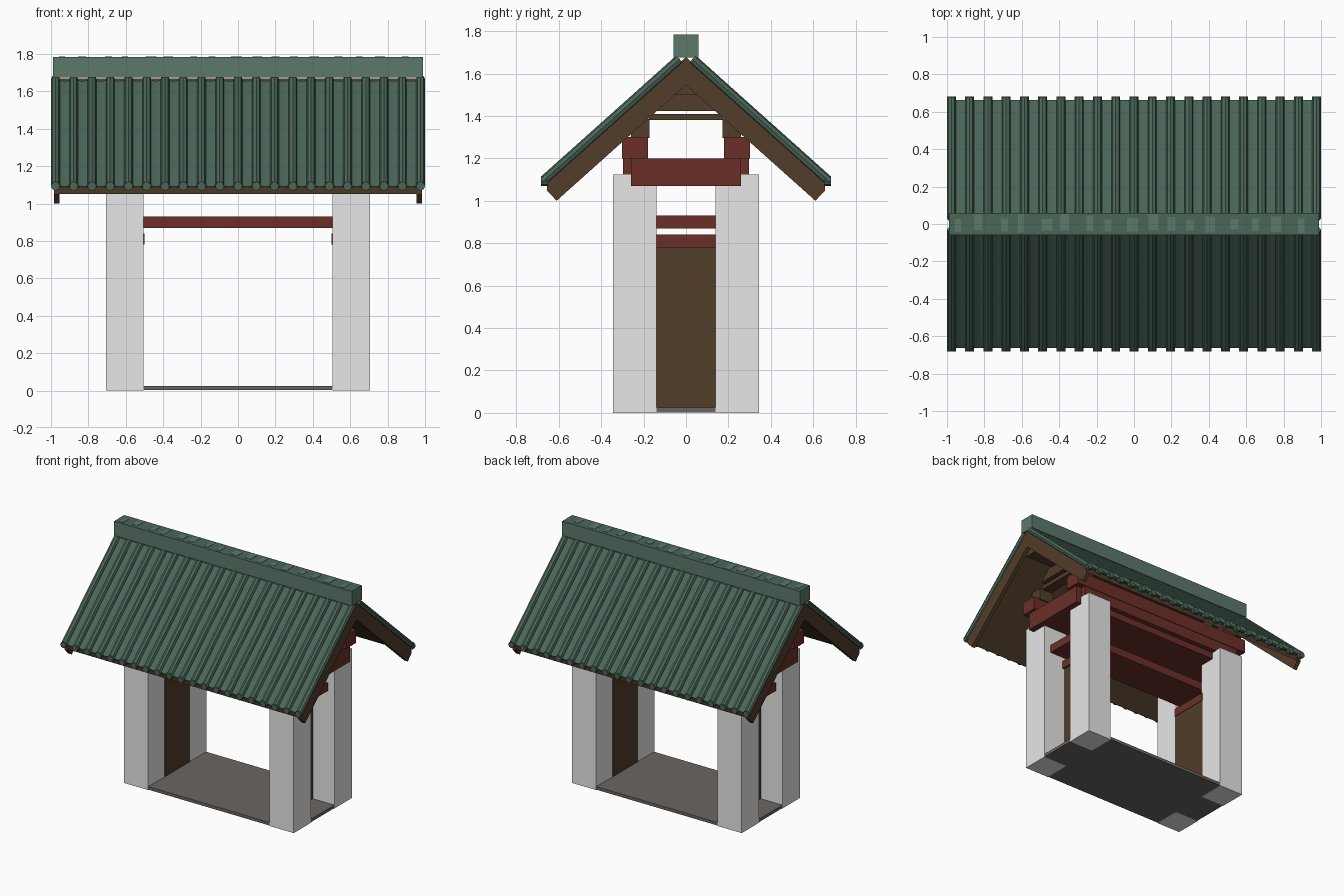
import bpy, bmesh, math, random
from mathutils import Vector, Matrix

if "Cube" in bpy.data.objects:
    bpy.data.objects.remove(bpy.data.objects["Cube"])

random.seed(4)


def mat(name, r, g, b):
    lin = [((c / 255 + 0.055) / 1.055) ** 2.4 for c in (r, g, b)]
    m = bpy.data.materials.new(name)
    m.diffuse_color = (*lin, 1)
    m.use_nodes = True
    m.node_tree.nodes["Principled BSDF"].inputs["Base Color"].default_value = m.diffuse_color
    return m


WHITE = mat("white_plaster", 231, 231, 231)
RED = mat("red_paint", 107, 47, 39)
BROWN = mat("brown_wood", 82, 61, 41)
GREEN = mat("tile_green", 74, 102, 88)
LIGHT = mat("light_green", 92, 121, 107)
STONE = mat("grey_stone", 106, 101, 97)


def finish(name, bm, m):
    bmesh.ops.recalc_face_normals(bm, faces=bm.faces[:])
    me = bpy.data.meshes.new(name)
    bm.to_mesh(me)
    bm.free()
    me.materials.append(m)
    ob = bpy.data.objects.new(name, me)
    bpy.context.collection.objects.link(ob)
    return ob


def box(name, x0, x1, y0, y1, z0, z1, m):
    bm = bmesh.new()
    bmesh.ops.create_cube(bm, size=1)
    for v in bm.verts:
        v.co = Vector(((x0 + x1) / 2 + v.co.x * (x1 - x0),
                       (y0 + y1) / 2 + v.co.y * (y1 - y0),
                       (z0 + z1) / 2 + v.co.z * (z1 - z0)))
    return finish(name, bm, m)


def prism(name, profile, x0, x1, m):
    """Extrude a (y, z) outline along x."""
    bm = bmesh.new()
    f = bm.faces.new([bm.verts.new((x0, y, z)) for y, z in profile])
    ext = bmesh.ops.extrude_face_region(bm, geom=[f])
    for v in ext["geom"]:
        if isinstance(v, bmesh.types.BMVert):
            v.co.x = x1
    return finish(name, bm, m)


def rod(bm, a, b, r, sides=8):
    a, b = Vector(a), Vector(b)
    d = b - a
    rot = d.to_track_quat('Z', 'X').to_matrix().to_4x4()
    bmesh.ops.create_cone(bm, cap_ends=True, segments=sides, radius1=r, radius2=r,
                          depth=d.length, matrix=Matrix.Translation((a + b) / 2) @ rot)


def sym(name, x0, x1, y0, y1, z0, z1, m):
    """A box on both ends (x mirrored)."""
    box(name + "_right", x0, x1, y0, y1, z0, z1, m)
    box(name + "_left", -x1, -x0, y0, y1, z0, z1, m)


# floor slab, pillars and side panels
box("floor_slab", -0.703, 0.703, -0.343, 0.343, 0.002, 0.025, STONE)
sym("front_pillar", 0.505, 0.705, -0.345, -0.14, 0, 1.125, WHITE)
sym("back_pillar", 0.505, 0.705, 0.14, 0.345, 0, 1.125, WHITE)
sym("side_panel", 0.504, 0.525, -0.15, 0.15, 0.02, 0.78, BROWN)
sym("panel_lintel", 0.5, 0.54, -0.15, 0.15, 0.78, 0.84, RED)

# red beams
box("lower_beam", -0.65, 0.65, -0.141, 0.141, 0.87, 0.93, RED)
box("upper_beam", -0.75, 0.75, -0.26, 0.26, 1.07, 1.2, RED)
for s, side in ((-1, "front"), (1, "back")):
    ya, yb = sorted((s * 0.2, s * 0.298))
    box(side + "_plate", -0.7, 0.7, ya, yb, 1.12, 1.2, RED)
    ya, yb = sorted((s * 0.18, s * 0.302))
    box(side + "_wall_beam", -0.77, 0.77, ya, yb, 1.2, 1.3, RED)
    # brown blocks carrying the tie
    ya, yb = sorted((s * 0.172, s * 0.26))
    sym(side + "_block", 0.6, 0.72, ya, yb, 1.295, 1.385, BROWN)

# brown roof truss
sym("truss_tie", 0.62, 0.7, -0.175, 0.175, 1.38, 1.41, BROWN)
for s, side in ((-1, "left"), (1, "right")):
    prism(side + "_gable_piece", [(-0.16, 1.423), (0.16, 1.423), (0, 1.58)],
          s * 0.6, s * 0.72, BROWN)
box("ridge_beam", -0.95, 0.95, -0.05, 0.05, 1.5, 1.6, BROWN)

# roof deck and barge boards
prism("roof_deck", [(0, 1.668), (0.655, 1.085), (0.65, 1.052), (0, 1.628),
                    (-0.65, 1.052), (-0.655, 1.085)], -0.956, 0.956, BROWN)
for s, side in ((-1, "left"), (1, "right")):
    prism(side + "_barge_board",
          [(0, 1.678), (0.655, 1.092), (0.655, 1.048), (0.61, 1.0), (0, 1.546),
           (-0.61, 1.0), (-0.655, 1.048), (-0.655, 1.092)], s * 0.955, s * 0.985, BROWN)

# tiles: concave pans, round rolls, round end caps
N, W = 20, 0.976
for s, side in ((-1, "front"), (1, "back")):
    bm = bmesh.new()
    rows = []
    for i in range(N * 4 + 1):
        x = -W + 2 * W * i / (N * 4)
        dip = 0.012 * math.sin(math.pi * (i % 4) / 4)
        rows.append([bm.verts.new((x, s * y, 1.69 - 0.895 * y - dip)) for y in (0.03, 0.66)])
    for a, b in zip(rows, rows[1:]):
        bm.faces.new((a[0], a[1], b[1], b[0]))
    pans = finish(side + "_pan_tiles", bm, GREEN)
    sol = pans.modifiers.new("thickness", 'SOLIDIFY')
    sol.thickness, sol.offset = 0.008, 0

    rolls, caps = bmesh.new(), bmesh.new()
    for i in range(N + 1):
        x = -W + 2 * W * i / N
        rod(rolls, (x, s * 0.03, 1.668), (x, s * 0.665, 1.1), 0.023)
        rod(caps, (x, s * 0.65, 1.093), (x, s * 0.683, 1.093), 0.024)
    finish(side + "_roll_tiles", rolls, GREEN)
    finish(side + "_tile_caps", caps, GREEN)

# ridge with darker top and pale worn patches
ridge = box("ridge_cap", -0.988, 0.988, -0.06, 0.06, 1.675, 1.783, LIGHT)
ridge.data.materials.append(GREEN)
for p in ridge.data.polygons:
    p.material_index = 1 if p.normal.z > 0.9 else 0
for i in range(17):
    x = -0.93 + i * 0.113 + random.uniform(-0.02, 0.02)
    w = random.uniform(0.015, 0.032)
    y0 = random.uniform(-0.05, -0.03)
    box("ridge_patch", x - w, x + w, y0, random.uniform(0.02, 0.058), 1.782, 1.785, LIGHT)
